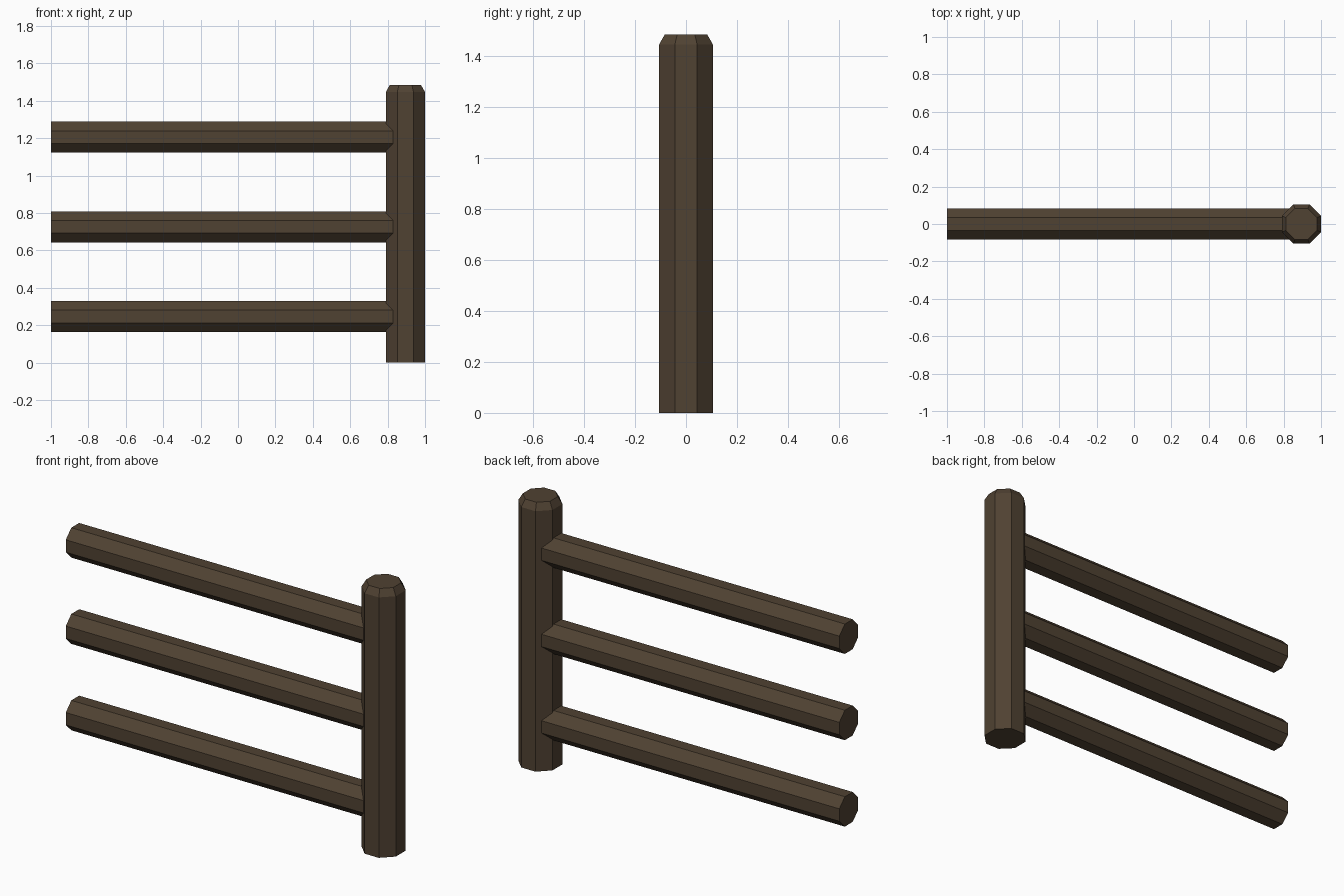
import bpy
import bmesh
import math
from mathutils import Matrix

if "Cube" in bpy.data.objects:
    bpy.data.objects.remove(bpy.data.objects["Cube"])

wood = bpy.data.materials.new("dark_brown_wood")
wood.diffuse_color = (0.080, 0.054, 0.032, 1.0)
wood.use_nodes = True
wood.node_tree.nodes["Principled BSDF"].inputs["Base Color"].default_value = wood.diffuse_color


def octagon_prism(name, profile, matrix):
    """Closed 8-sided solid along local z; profile = [(apothem, z), ...]."""
    bm = bmesh.new()
    rings = []
    for apothem, z in profile:
        r = apothem / math.cos(math.pi / 8)
        rings.append([bm.verts.new((r * math.cos((i + 0.5) * math.pi / 4),
                                    r * math.sin((i + 0.5) * math.pi / 4), z))
                      for i in range(8)])
    for low, high in zip(rings, rings[1:]):
        for i in range(8):
            j = (i + 1) % 8
            bm.faces.new((low[i], low[j], high[j], high[i]))
    bm.faces.new(rings[0][::-1])
    bm.faces.new(rings[-1])
    bm.transform(matrix)
    bmesh.ops.recalc_face_normals(bm, faces=bm.faces)
    mesh = bpy.data.meshes.new(name)
    bm.to_mesh(mesh)
    bm.free()
    mesh.materials.append(wood)
    obj = bpy.data.objects.new(name, mesh)
    bpy.context.collection.objects.link(obj)
    return obj


POST_X = 0.895

# Upright post with a chamfered top
octagon_prism("fence_post", [(0.105, 0), (0.105, 1.446), (0.083, 1.485)],
              Matrix.Translation((POST_X, 0, 0)))

# Three rails running from the left end into the post
for name, z in (("bottom_rail", 0.246), ("middle_rail", 0.726), ("top_rail", 1.205)):
    octagon_prism(name, [(0.083, 0), (0.083, POST_X + 1.0)],
                  Matrix.Translation((-1, 0, z)) @ Matrix.Rotation(math.pi / 2, 4, 'Y'))
